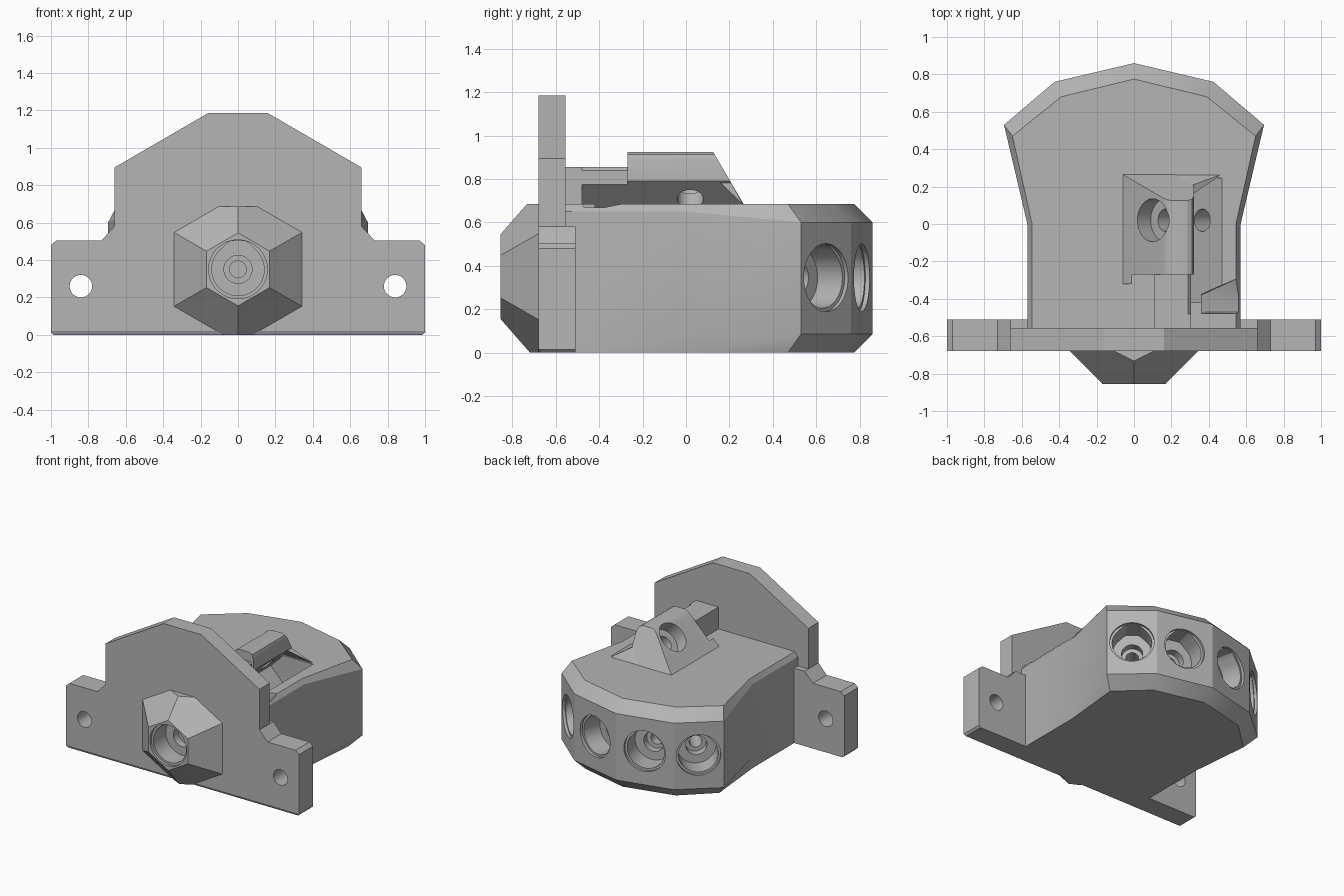
import bpy, bmesh, math
from mathutils import Vector

cube = bpy.data.objects.get("Cube")
if cube:
    bpy.data.objects.remove(cube, do_unlink=True)

grey = bpy.data.materials.new("plain grey")
grey.use_nodes = True
grey.diffuse_color = (0.46, 0.46, 0.46, 1)
grey.node_tree.nodes["Principled BSDF"].inputs["Base Color"].default_value = grey.diffuse_color


def finish(name, bm):
    bmesh.ops.recalc_face_normals(bm, faces=bm.faces)
    mesh = bpy.data.meshes.new(name)
    bm.to_mesh(mesh)
    bm.free()
    mesh.materials.append(grey)
    ob = bpy.data.objects.new(name, mesh)
    bpy.context.collection.objects.link(ob)
    return ob


def loft(name, rings):
    """Closed solid through rings with equal point counts."""
    bm = bmesh.new()
    loops = [[bm.verts.new(p) for p in ring] for ring in rings]
    n = len(loops[0])
    for a, b in zip(loops, loops[1:]):
        for i in range(n):
            j = (i + 1) % n
            bm.faces.new((a[i], a[j], b[j], b[i]))
    bm.faces.new(loops[0])
    bm.faces.new(loops[-1])
    return finish(name, bm)


def prism(name, profile, y0, y1):
    """Extrude an x-z profile along y."""
    return loft(name, [[(x, y, z) for x, z in profile] for y in (y0, y1)])


def hull(name, points):
    bm = bmesh.new()
    for p in points:
        bm.verts.new(p)
    bmesh.ops.convex_hull(bm, input=bm.verts)
    return finish(name, bm)


def trim(ob, point, normal):
    """Cut away the side the normal points to and cap the opening."""
    bm = bmesh.new()
    bm.from_mesh(ob.data)
    bmesh.ops.bisect_plane(bm, geom=bm.verts[:] + bm.edges[:] + bm.faces[:],
                           plane_co=point, plane_no=normal, clear_outer=True)
    bmesh.ops.holes_fill(bm, edges=[e for e in bm.edges if e.is_boundary])
    bmesh.ops.recalc_face_normals(bm, faces=bm.faces)
    bm.to_mesh(ob.data)
    bm.free()


def mirrored(points):
    """Complete a half outline across x = 0."""
    return points + [(-p[0], *p[1:]) for p in reversed(points) if p[0] > 0]


def bore(centre, inward, up, steps, segments=48):
    """Stepped round cutter; flagged steps get a flat-roofed top."""
    d, w = Vector(inward).normalized(), Vector(up).normalized()
    u = w.cross(d)
    rings = []
    for r, depth, roofed in steps:
        ring = []
        for i in range(segments):
            t = math.tau * i / segments
            c, s, rho = math.cos(t), math.sin(t), r
            if roofed and s > abs(c):
                rho = min(r * math.sqrt(2) / (abs(c) + s), 1.08 * r / s)
            ring.append(Vector(centre) + d * depth + u * rho * c + w * rho * s)
        rings.append(ring)
    return loft("cutter", rings)


def cut(ob, cutters):
    for c in cutters:
        c.hide_render = True
        mod = ob.modifiers.new("cut", 'BOOLEAN')
        mod.operation, mod.solver, mod.object = 'DIFFERENCE', 'EXACT', c
    bpy.context.view_layer.update()
    done = bpy.data.meshes.new_from_object(ob.evaluated_get(bpy.context.evaluated_depsgraph_get()))
    ob.modifiers.clear()
    ob.data = done


# Main body: flared outline with chamfered top and undercut flare
outer = [(0.57, -0.6), (0.57, 0), (0.695, 0.53), (0.425, 0.76), (0, 0.86)]
floor = [(0.57, -0.6), (0.57, 0), (0.615, 0.47), (0.39, 0.68), (0, 0.775)]
roof = [(0.545, -0.6), (0.545, 0), (0.65, 0.47), (0.39, 0.68), (0, 0.775)]
body = loft("body", [
    mirrored([(x, y, 0) for x, y in floor]),
    mirrored([(x, y, 0.085) for x, y in outer]),
    mirrored([(x, y, 0.65 if y < 0.5 else 0.6) for x, y in outer]),
    mirrored([(x, y, 0.685) for x, y in roof])])

# Mounting plate and its thicker lower lugs
lug_half = [(0.985, 0), (1, 0.015), (1, 0.48), (0.97, 0.505), (0.73, 0.505), (0.66, 0.58)]
plate = prism("mounting_plate", mirrored(lug_half + [(0.66, 0.895), (0.16, 1.185)]), -0.68, -0.555)
lugs = prism("mounting_lugs", mirrored(lug_half), -0.6, -0.51)
trim(plate, (0, -0.68, 0.02), (0, -2, -1))

# Six-sided front nozzle, trimmed to the body height
def hexagon(r, y):
    return [(r * math.sin(k * math.pi / 3), y, 0.35 + r * math.cos(k * math.pi / 3)) for k in range(6)]

nozzle = loft("front_nozzle", [hexagon(0.195, -0.855), hexagon(0.395, -0.68), hexagon(0.395, -0.66)])
trim(nozzle, (0, 0, 0.685), (0, 0, 1))
trim(nozzle, (0, 0, 0), (0, 0, -1))

# Leaning clamp block on top with a rounded ridge and overhanging side
clamp = prism("clamp_block", [
    (-0.085, 0.66), (0.155, 0.9), (0.175, 0.916), (0.2, 0.925), (0.285, 0.925),
    (0.31, 0.912), (0.32, 0.885), (0.32, 0.79), (0.19, 0.66)], -0.27, 0.3)
trim(clamp, (0, 0.265, 0.685), (0, 0.24, 0.14))
foot = prism("clamp_foot", [(-0.085, 0.66), (-0.01, 0.735), (-0.01, 0.66)], -0.32, -0.26)
bar = prism("clamp_bar", [
    (0.11, 0.66), (0.11, 0.855), (0.29, 0.855), (0.305, 0.84), (0.305, 0.775), (0.19, 0.66)], -0.6, -0.2)
bar_end = prism("clamp_bar_end", [
    (0.11, 0.66), (0.11, 0.855), (0.305, 0.855), (0.305, 0.66)], -0.6, -0.48)
web = hull("clamp_web", [
    (0.47, 0.265, 0.68), (0.3, 0.204, 0.79), (0.3, 0.15, 0.79),
    (0.2, 0.265, 0.68), (0.2, 0.17, 0.79)])

# Cutters: ports, lug holes, clamp slot, side groove and screw hole
port_steps = [(0.157, -0.05, False), (0.157, 0.02, False), (0.14, 0.02, True), (0.14, 0.17, True),
              (0.075, 0.17, False), (0.075, 0.23, False), (0.045, 0.23, False), (0.045, 0.5, False)]
up = (0, 0, 1)
front_port = bore((0, -0.855, 0.35), (0, 1, 0), up, port_steps)
rear_ports = []
for (ax, ay), (bx, by) in zip(outer[2:], outer[3:]):
    for side in (1, -1):
        rear_ports.append(bore((side * (ax + bx) / 2, (ay + by) / 2, 0.345),
                               (side * (by - ay) * -1, bx - ax, 0), up, port_steps))
lug_holes = [bore((x, -0.8, 0.26), (0, 1, 0), up, [(0.06, 0, False), (0.06, 0.5, False)])
             for x in (-0.84, 0.84)]
slot = prism("cutter", [(0.257, 0.725), (0.51, 0.725), (0.235, 0.45), (0.11, 0.578)], -0.42, 0.245)
groove = hull("cutter", [
    (0.6, -0.47, 0.71), (0.6, -0.38, 0.71), (0.36, -0.47, 0.47), (0.36, -0.38, 0.47),
    (0.36, -0.48, 0.75), (0.36, -0.37, 0.75), (0.6, -0.48, 0.75), (0.6, -0.27, 0.75)])
screw = bore((0.1, 0.02, 0.845), (1, 0, -1), (1, 0, 1),
             [(0.115, -0.2, False), (0.115, 0.1, False), (0.06, 0.1, False), (0.06, 0.5, False)])

cut(body, rear_ports + [front_port, slot, groove, screw])
cut(plate, lug_holes + [front_port])
cut(lugs, lug_holes + [front_port])
cut(nozzle, [front_port])
cut(clamp, [screw])
for c in rear_ports + lug_holes + [front_port, slot, groove, screw]:
    bpy.data.objects.remove(c, do_unlink=True)

# Smooth the bores and ridge, keep the hard edges
bpy.ops.object.select_all(action='DESELECT')
for ob in (body, plate, lugs, nozzle, clamp, foot, bar, bar_end, web):
    ob.select_set(True)
bpy.context.view_layer.objects.active = body
bpy.ops.object.shade_smooth_by_angle(angle=math.radians(25))
